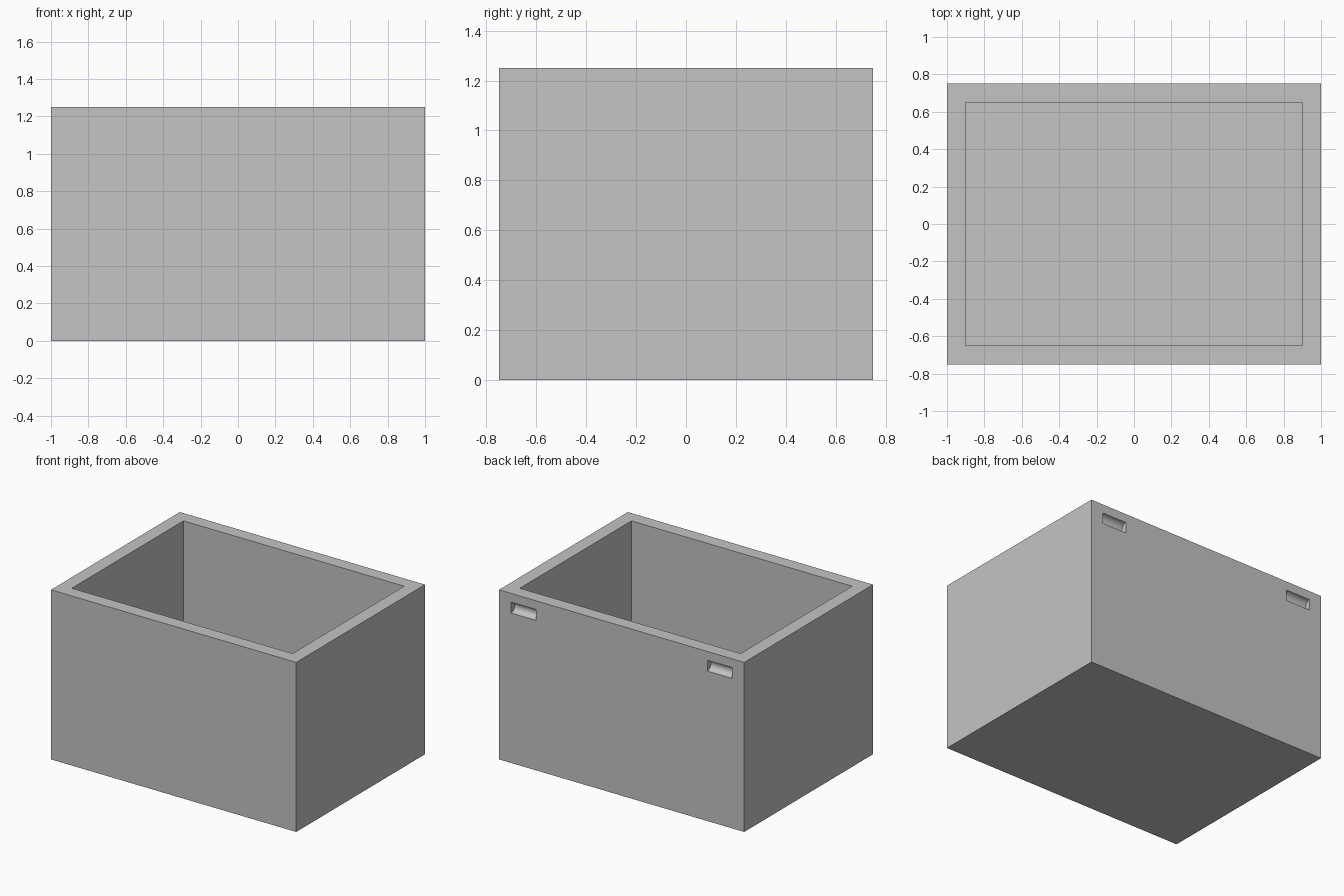
import bpy
import math

cube = bpy.data.objects.get("Cube")
if cube:
    bpy.data.objects.remove(cube, do_unlink=True)

LENGTH, DEPTH, HEIGHT, WALL = 2.0, 1.5, 1.25, 0.1
SLOT_X, SLOT_Z, SLOT_LENGTH, SLOT_RADIUS = 0.8, 1.145, 0.2, 0.04

grey = bpy.data.materials.new("plain grey")
grey.use_nodes = True
colour = (0.55, 0.55, 0.55, 1)
grey.diffuse_color = colour
grey.node_tree.nodes["Principled BSDF"].inputs["Base Color"].default_value = colour


def box(name, size, bottom):
    bpy.ops.mesh.primitive_cube_add(size=1, location=(0, 0, bottom + size[2] / 2))
    obj = bpy.context.object
    obj.name = name
    obj.scale = size
    bpy.ops.object.transform_apply(location=True, rotation=False, scale=True)
    obj.data.materials.append(grey)
    return obj


def cut(target, cutter):
    mod = target.modifiers.new(cutter.name, "BOOLEAN")
    mod.operation = "DIFFERENCE"
    mod.solver = "EXACT"
    mod.object = cutter
    bpy.context.view_layer.objects.active = target
    bpy.ops.object.modifier_apply(modifier=mod.name)
    bpy.data.objects.remove(cutter, do_unlink=True)


# Open box with a solid floor
bin_body = box("open_box", (LENGTH, DEPTH, HEIGHT), 0)
cut(bin_body, box("cavity", (LENGTH - 2 * WALL, DEPTH - 2 * WALL, HEIGHT), WALL))

# Two half-round grooves near the top corners of the back wall
for side in (-1, 1):
    bpy.ops.mesh.primitive_cylinder_add(
        vertices=32, radius=SLOT_RADIUS, depth=SLOT_LENGTH,
        location=(side * SLOT_X, DEPTH / 2, SLOT_Z), rotation=(0, math.pi / 2, 0))
    groove = bpy.context.object
    groove.name = "hinge_groove"
    groove.data.materials.append(grey)
    cut(bin_body, groove)

# Smooth grooves, crisp box edges
bpy.ops.object.select_all(action="DESELECT")
bin_body.select_set(True)
bpy.context.view_layer.objects.active = bin_body
bpy.ops.object.shade_smooth_by_angle(angle=math.radians(30))
